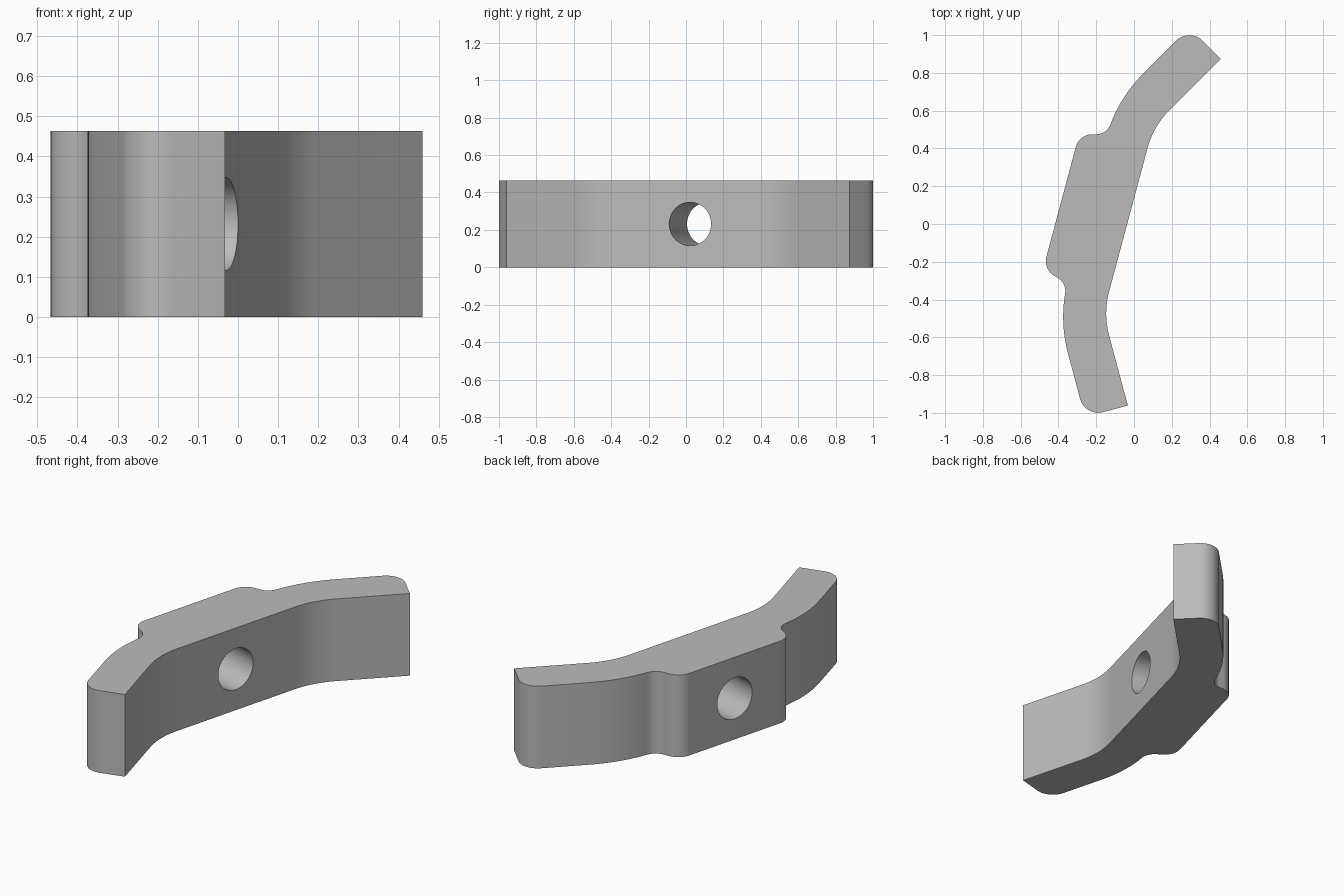
import bpy, bmesh, math
from mathutils import Vector, Matrix

if "Cube" in bpy.data.objects:
    bpy.data.objects.remove(bpy.data.objects["Cube"], do_unlink=True)

HEIGHT = 0.463
PLACE = Matrix.Translation((-0.03, 0.022, 0)) @ Matrix.Rotation(math.radians(-15), 4, 'Z')

grey = bpy.data.materials.new("plain grey")
grey.use_nodes = True
grey.diffuse_color = (0.5, 0.5, 0.5, 1)
grey.node_tree.nodes["Principled BSDF"].inputs["Base Color"].default_value = (0.5, 0.5, 0.5, 1)


def rounded(corners):
    """Replace each (x, y, radius) corner by a tangent arc."""
    points = []
    for i, (x, y, r) in enumerate(corners):
        p = Vector((x, y))
        if r == 0:
            points.append(p)
            continue
        a = (Vector(corners[i - 1][:2]) - p).normalized()
        b = (Vector(corners[(i + 1) % len(corners)][:2]) - p).normalized()
        half = a.angle(b) / 2
        centre = p + (a + b).normalized() * (r / math.sin(half))
        start = p + a * (r / math.tan(half)) - centre
        end = p + b * (r / math.tan(half)) - centre
        sweep = start.angle_signed(end)
        for k in range(13):
            turn = Matrix.Rotation(-sweep * k / 12, 2)
            points.append(centre + turn @ start)
    return points


# Half outline: inner bend, arm end, outer bend, boss shoulder
half = [(0, 0.514, 0.45), (0.252, 0.950, 0), (0.0485, 1.068, 0.1),
        (-0.2055, 0.627, 0.75), (-0.228, 0.408, 0.08), (-0.3685, 0.370, 0.09)]
outline = rounded(half + [(x, -y, r) for x, y, r in reversed(half)])

# Bracket body, extruded from the outline
bm = bmesh.new()
base = bm.faces.new([bm.verts.new((p.x, p.y, 0)) for p in outline])
top = bmesh.ops.extrude_face_region(bm, geom=[base])["geom"]
bmesh.ops.translate(bm, vec=(0, 0, HEIGHT),
                    verts=[v for v in top if isinstance(v, bmesh.types.BMVert)])
bmesh.ops.recalc_face_normals(bm, faces=bm.faces)
mesh = bpy.data.meshes.new("curved_bracket")
bm.to_mesh(mesh)
bm.free()
mesh.materials.append(grey)
bracket = bpy.data.objects.new("curved_bracket", mesh)
bpy.context.collection.objects.link(bracket)
bracket.matrix_world = PLACE

# Round hole through the middle
bpy.ops.mesh.primitive_cylinder_add(vertices=64, radius=0.116, depth=2)
cutter = bpy.context.object
cutter.name = "hole_cutter"
cutter.hide_render = True
cutter.data.materials.append(grey)
cutter.matrix_world = (PLACE @ Matrix.Translation((0, 0, HEIGHT / 2))
                       @ Matrix.Rotation(math.pi / 2, 4, 'Y'))
cut = bracket.modifiers.new("hole", 'BOOLEAN')
cut.operation = 'DIFFERENCE'
cut.solver = 'EXACT'
cut.object = cutter

bpy.ops.object.select_all(action='DESELECT')
bracket.select_set(True)
bpy.context.view_layer.objects.active = bracket
bpy.ops.object.modifier_apply(modifier=cut.name)
bpy.data.objects.remove(cutter, do_unlink=True)
bpy.ops.object.shade_smooth_by_angle(angle=math.radians(30))
